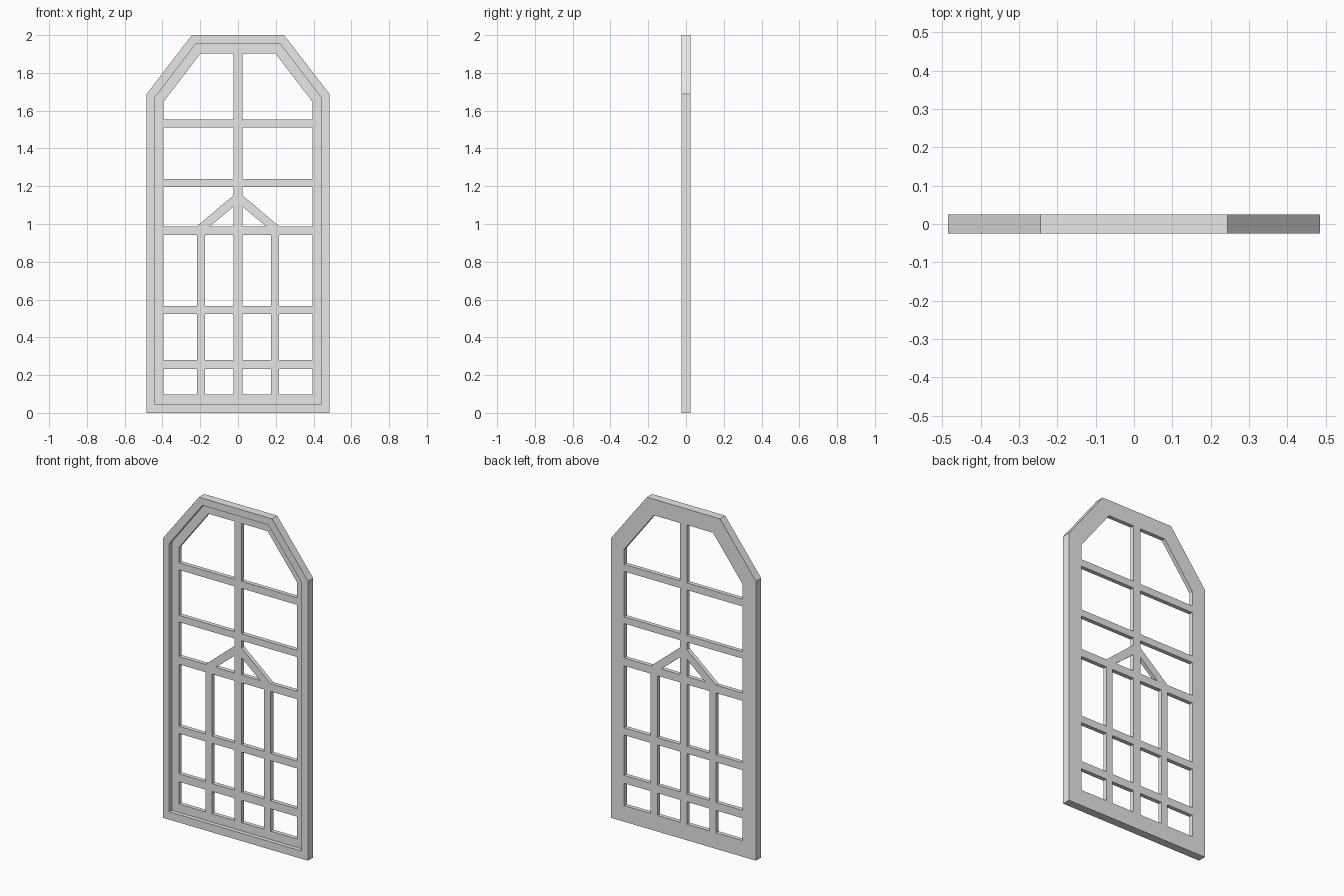
import bpy
from math import radians
from mathutils import Matrix

cube = bpy.data.objects.get("Cube")
if cube:
    bpy.data.objects.remove(cube, do_unlink=True)

grey = bpy.data.materials.new("light_grey")
grey.use_nodes = True
grey.diffuse_color = (0.8, 0.8, 0.8, 1)
grey.node_tree.nodes["Principled BSDF"].inputs["Base Color"].default_value = (0.8, 0.8, 0.8, 1)


def arch(half, bottom, shoulder, top_half, top):
    """Rectangular outline with chamfered upper corners."""
    return [(-half, bottom), (half, bottom), (half, shoulder),
            (top_half, top), (-top_half, top), (-half, shoulder)]


def rect(x0, x1, z0, z1):
    return [(x0, z0), (x1, z0), (x1, z1), (x0, z1)]


def cut_panel(name, outline, holes, y_front, y_back):
    """Upright plate with holes, made from a filled 2D curve."""
    curve = bpy.data.curves.new(name, "CURVE")
    curve.dimensions = "2D"
    curve.fill_mode = "BOTH"
    curve.extrude = (y_back - y_front) / 2
    for loop in [outline] + holes:
        spline = curve.splines.new("POLY")
        spline.points.add(len(loop) - 1)
        for point, (x, z) in zip(spline.points, loop):
            point.co = (x, z, 0, 1)
        spline.use_cyclic_u = True
    source = bpy.data.objects.new(name + "_curve", curve)
    bpy.context.collection.objects.link(source)
    graph = bpy.context.evaluated_depsgraph_get()
    mesh = bpy.data.meshes.new_from_object(source.evaluated_get(graph))
    bpy.data.objects.remove(source, do_unlink=True)
    bpy.data.curves.remove(curve)

    mesh.transform(Matrix.Translation((0, (y_front + y_back) / 2, 0))
                   @ Matrix.Rotation(radians(90), 4, "X"))
    mesh.name = name
    mesh.materials.clear()
    mesh.materials.append(grey)
    mesh.shade_flat()
    obj = bpy.data.objects.new(name, mesh)
    bpy.context.collection.objects.link(obj)
    return obj


front, recess, back = -0.025, 0.0, 0.025
rebate = arch(0.442, 0.047, 1.667, 0.221, 1.956)

# Outer frame
cut_panel("outer_frame", arch(0.485, 0, 1.687, 0.244, 2), [rebate], front, back)

# Panes on one side of the central mullion
edge, mid = 0.395, 0.024
post_in, post_out = 0.174, 0.218
gable_foot = 0.988
panes = [
    [(mid, 1.554), (edge, 1.554), (edge, 1.646), (0.198, 1.903), (mid, 1.903)],
    rect(mid, edge, 1.511, 1.237),
    # Above and below the sloping gable bar
    [(post_out, gable_foot), (edge, gable_foot), (edge, 1.196), (mid, 1.196), (mid, 1.151)],
    [(mid, gable_foot), (0.148, gable_foot), (mid, 1.092)],
]
for low, high in [(0.097, 0.232), (0.28, 0.523), (0.567, 0.941)]:
    panes.append(rect(mid, post_in, low, high))
    panes.append(rect(post_out, edge, low, high))

# Mirror the panes and cut them from the recessed lattice
panes += [[(-x, z) for x, z in pane] for pane in panes]
cut_panel("glazing_bars", rebate, panes, recess, back)
